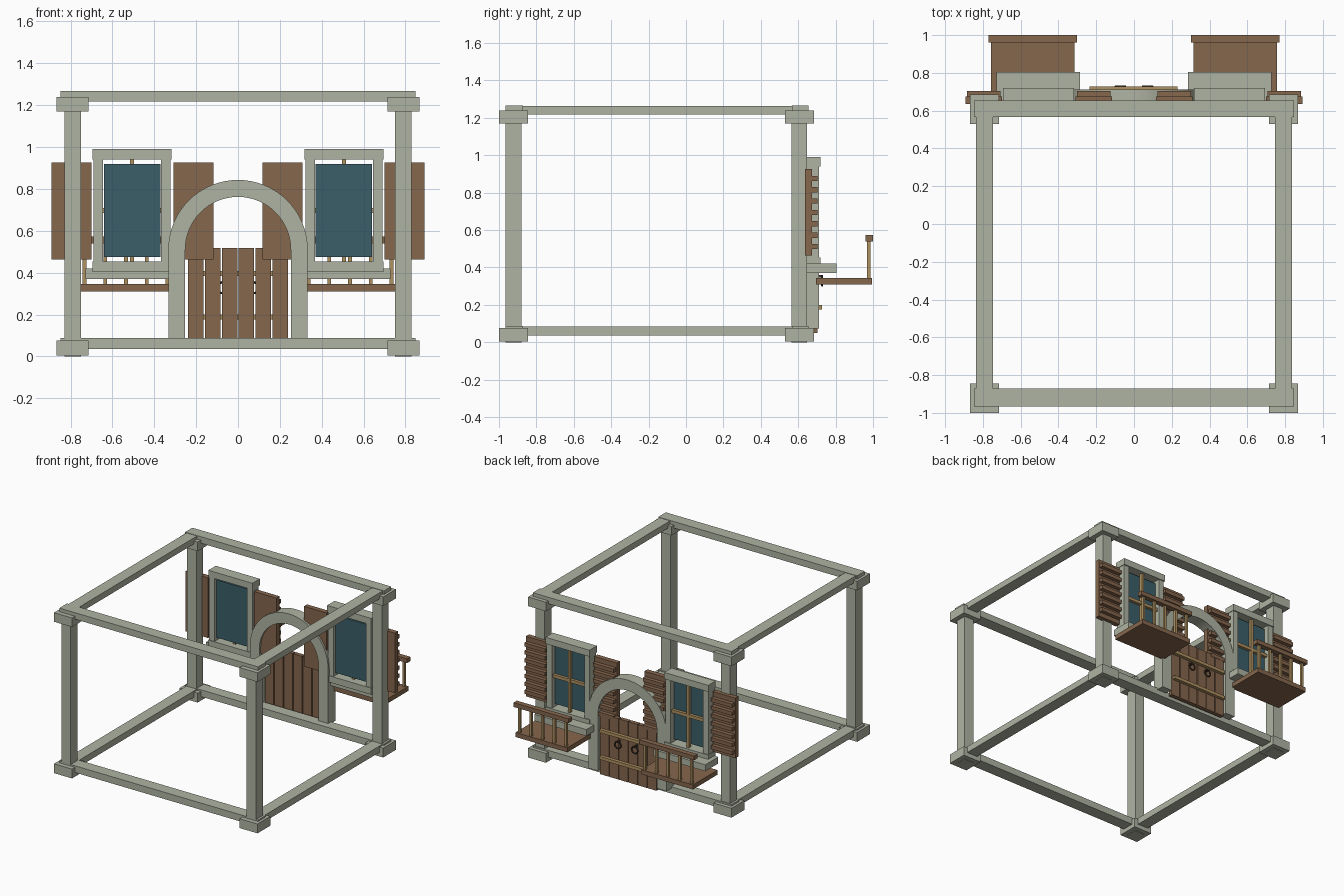
import bpy, bmesh, math

if "Cube" in bpy.data.objects:
    bpy.data.objects.remove(bpy.data.objects["Cube"])


def material(name, color):
    m = bpy.data.materials.new(name)
    m.diffuse_color = (*color, 1)
    m.use_nodes = True
    m.node_tree.nodes["Principled BSDF"].inputs["Base Color"].default_value = m.diffuse_color
    return m


STONE = material("pale stone", (0.43, 0.455, 0.365))
WOOD = material("brown wood", (0.24, 0.135, 0.075))
GOLD = material("light wood", (0.43, 0.285, 0.12))
GLASS = material("teal glass", (0.043, 0.113, 0.138))
DARK = material("dark iron", (0.06, 0.04, 0.025))


def finish(name, bm, mat):
    bmesh.ops.recalc_face_normals(bm, faces=bm.faces)
    me = bpy.data.meshes.new(name)
    bm.to_mesh(me)
    bm.free()
    me.materials.append(mat)
    ob = bpy.data.objects.new(name, me)
    bpy.context.collection.objects.link(ob)
    return ob


def box(name, mat, x0, x1, y0, y1, z0, z1):
    bm = bmesh.new()
    bmesh.ops.create_cube(bm, size=1)
    for v in bm.verts:
        v.co = (x1 if v.co.x > 0 else x0,
                y1 if v.co.y > 0 else y0,
                z1 if v.co.z > 0 else z0)
    return finish(name, bm, mat)


def pair(name, mat, x0, x1, *rest):
    """Box on the right side and its mirror image on the left."""
    box(name + "_right", mat, x0, x1, *rest)
    box(name + "_left", mat, -x1, -x0, *rest)


# Corner posts with base and top blocks
for side, y0, y1 in (("front", -0.965, -0.88), ("back", 0.565, 0.648)):
    pair(side + "_post", STONE, 0.75, 0.83, y0, y1, 0, 1.22)
    c = (y0 + y1) / 2
    for label, z0, z1 in (("base", 0.004, 0.076), ("cap", 1.17, 1.24)):
        pair(f"{side}_post_{label}", STONE, 0.714, 0.867,
             c - 0.078, c + 0.078, z0, z1)

# Upper and lower beams
for label, z0, z1 in (("lower", 0.036, 0.088), ("upper", 1.217, 1.267)):
    box(label + "_front_beam", STONE, -0.847, 0.847, -0.965, -0.872, z0, z1)
    box(label + "_back_beam", STONE, -0.847, 0.847, 0.567, 0.655, z0, z1)
    pair(label + "_side_beam", STONE, 0.746, 0.836, -0.872, 0.567, z0, z1 - 0.003)

# Arched door surround: inner and outer profile swept into a solid
bm = bmesh.new()
SPRING, BOTTOM, STEPS = 0.51, 0.075, 32


def arch_profile(r):
    arc = [(r * math.cos(math.pi * i / STEPS), SPRING + r * math.sin(math.pi * i / STEPS))
           for i in range(STEPS + 1)]
    return [(r, BOTTOM)] + arc + [(-r, BOTTOM)]


rings = []
for (ox, oz), (ix, iz) in zip(arch_profile(0.333), arch_profile(0.252)):
    rings.append([bm.verts.new(p) for p in
                  ((ox, 0.62, oz), (ox, 0.712, oz), (ix, 0.712, iz), (ix, 0.62, iz))])
for a, b in zip(rings, rings[1:]):
    for i in range(4):
        j = (i + 1) % 4
        bm.faces.new((a[i], a[j], b[j], b[i]))
bm.faces.new(rings[0])
bm.faces.new(rings[-1])
arch = finish("door_arch", bm, STONE)
bpy.context.view_layer.objects.active = arch
arch.select_set(True)
bpy.ops.object.shade_smooth_by_angle()

# Plank door with two cross battens
for i in range(6):
    x = (i - 2.5) * 0.081
    box(f"door_plank_{i + 1}", WOOD, x - 0.037, x + 0.037, 0.67, 0.702, 0.05, 0.518)
for label, z in (("lower", 0.188), ("upper", 0.395)):
    box(label + "_door_batten", GOLD, -0.235, 0.23, 0.702, 0.727, z - 0.012, z + 0.012)

# Ring handles
for label, x in (("left", -0.072), ("right", 0.072)):
    bpy.ops.mesh.primitive_torus_add(major_segments=20, minor_segments=8,
                                     major_radius=0.026, minor_radius=0.005,
                                     location=(x, 0.728, 0.328),
                                     rotation=(math.pi / 2, 0, 0))
    ring = bpy.context.object
    ring.name = label + "_door_ring"
    ring.data.materials.append(DARK)
    bpy.ops.object.shade_smooth_by_angle()
    pair("ring_mount", DARK, 0.066, 0.078, 0.70, 0.732, 0.346, 0.36) if x > 0 else None

# Windows: frame, sill, glass and cross bars
W = 0.506
pair("window_header", STONE, W - 0.188, W + 0.188, 0.63, 0.72, 0.94, 0.99)
pair("window_foot", STONE, W - 0.188, W + 0.188, 0.63, 0.72, 0.403, 0.453)
for label, s in (("inner", -1), ("outer", 1)):
    x0, x1 = sorted((W + s * 0.138, W + s * 0.184))
    pair(label + "_window_jamb", STONE, x0, x1, 0.635, 0.712, 0.453, 0.94)
pair("window_sill", STONE, W - 0.22, W + 0.222, 0.648, 0.805, 0.37, 0.42)
pair("window_glass", GLASS, W - 0.135, W + 0.135, 0.655, 0.678, 0.476, 0.92)
pair("window_mullion", GOLD, W - 0.01, W + 0.01, 0.678, 0.702, 0.453, 0.94)
pair("window_crossbar", GOLD, W - 0.138, W + 0.138, 0.678, 0.70, 0.685, 0.709)

# Louvred shutters
for label, x in (("inner", 0.213), ("outer", 0.796)):
    pair(label + "_shutter", WOOD, x - 0.096, x + 0.096, 0.636, 0.674, 0.464, 0.927)
    for i in range(7):
        z = 0.512 + i * 0.0607
        pair(f"{label}_shutter_slat_{i + 1}", WOOD, x - 0.088, x + 0.088,
             0.674, 0.704, z - 0.014, z + 0.014)

# Balconies: floor, rail and balusters
B = 0.535
pair("balcony_floor", WOOD, B - 0.221, B + 0.221, 0.695, 0.995, 0.31, 0.345)
pair("balcony_rail", WOOD, B - 0.234, B + 0.234, 0.96, 1.0, 0.54, 0.573)
for i in range(5):
    x = B + (i - 2) * 0.099
    pair(f"baluster_{i + 1}", GOLD, x - 0.009, x + 0.009, 0.969, 0.987, 0.345, 0.54)
